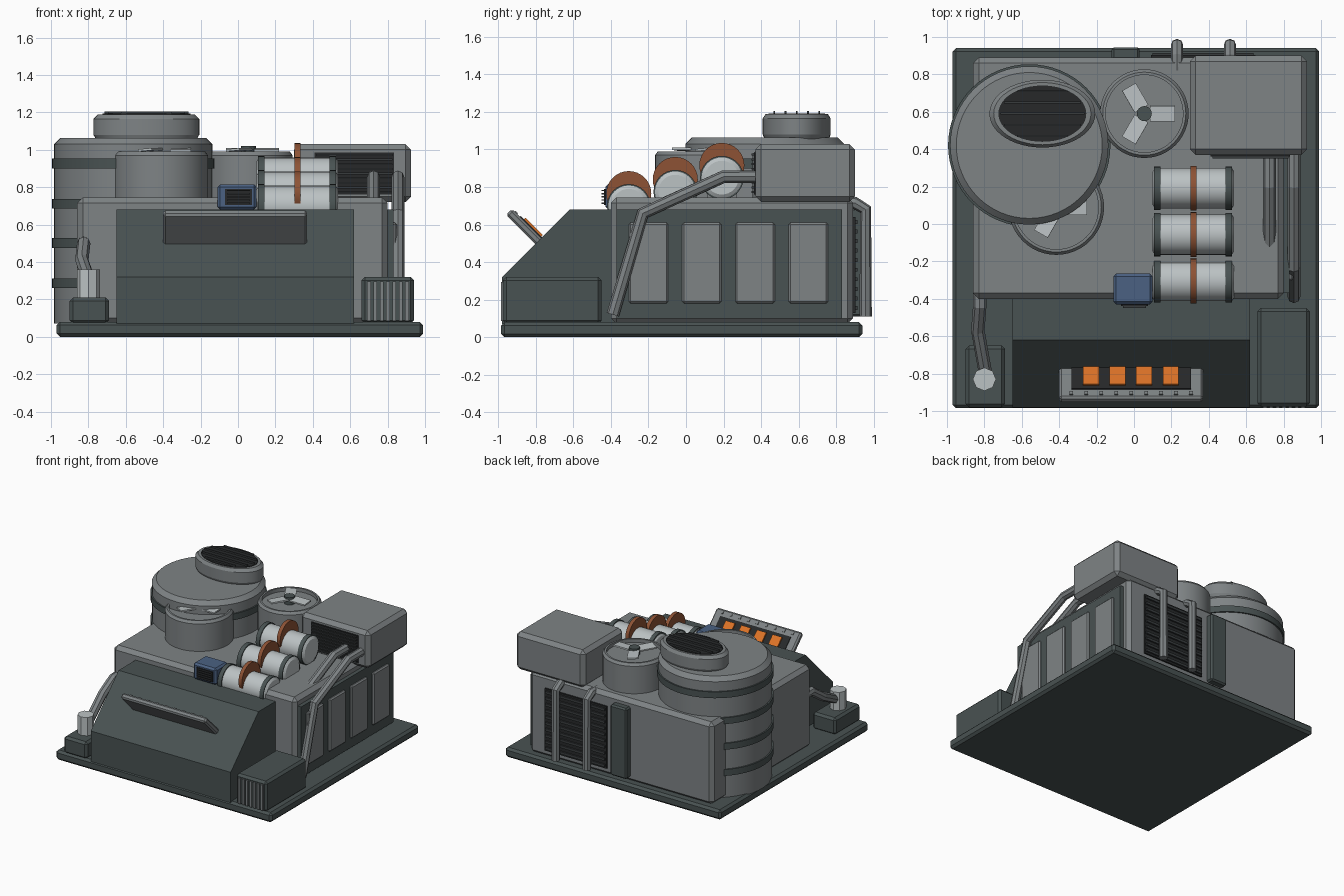
import bpy, bmesh, math
from mathutils import Matrix, Vector

if "Cube" in bpy.data.objects:
    bpy.data.objects.remove(bpy.data.objects["Cube"])


def mat(name, r, g, b):
    m = bpy.data.materials.new(name)
    m.diffuse_color = (r, g, b, 1)
    m.use_nodes = True
    m.node_tree.nodes["Principled BSDF"].inputs["Base Color"].default_value = m.diffuse_color
    return m


GREY = mat("mid grey", 0.21, 0.228, 0.235)
DARK = mat("dark green grey", 0.066, 0.085, 0.085)
BLACK = mat("vent black", 0.02, 0.022, 0.023)
SLAT = mat("slat grey", 0.04, 0.045, 0.048)
WHITE = mat("pale grey", 0.50, 0.54, 0.55)
ORANGE = mat("button orange", 0.72, 0.17, 0.02)
COPPER = mat("copper brown", 0.27, 0.085, 0.035)
BLUE = mat("steel blue", 0.07, 0.12, 0.225)


def finish(bm, name, material, xf=None, smooth=False):
    bmesh.ops.recalc_face_normals(bm, faces=bm.faces[:])
    if xf is not None:
        bm.transform(xf)
    if smooth:
        for f in bm.faces:
            f.smooth = True
        for e in bm.edges:
            e.smooth = e.calc_face_angle(0) < math.radians(25)
    me = bpy.data.meshes.new(name)
    bm.to_mesh(me)
    bm.free()
    me.materials.append(material)
    ob = bpy.data.objects.new(name, me)
    bpy.context.collection.objects.link(ob)
    return ob


def box(name, x, y, z, material, bev=0.0, xf=None):
    """Box from (min, max) ranges with chamfered edges."""
    bm = bmesh.new()
    bmesh.ops.create_cube(bm, size=1)
    for v in bm.verts:
        v.co = Vector([(r[0] + r[1]) / 2 + c * (r[1] - r[0]) for r, c in zip((x, y, z), v.co)])
    if bev:
        bmesh.ops.bevel(bm, geom=bm.edges[:], offset=bev, segments=1, affect='EDGES')
    return finish(bm, name, material, xf)


def lathe(name, profile, material, xf, segs=48):
    """Turn (radius, height) points round z and cap both ends."""
    bm = bmesh.new()
    rings = [[bm.verts.new((r * math.cos(2 * math.pi * i / segs), r * math.sin(2 * math.pi * i / segs), h))
              for i in range(segs)] for r, h in profile]
    for a, b in zip(rings, rings[1:]):
        for i in range(segs):
            j = (i + 1) % segs
            bm.faces.new((a[i], a[j], b[j], b[i]))
    bm.faces.new(rings[0])
    bm.faces.new(rings[-1])
    return finish(bm, name, material, xf, smooth=segs > 12)


def pipe(name, points, radius, material):
    cu = bpy.data.curves.new(name, 'CURVE')
    cu.dimensions = '3D'
    cu.bevel_depth = radius
    cu.bevel_resolution = 2
    cu.use_fill_caps = True
    sp = cu.splines.new('POLY')
    sp.points.add(len(points) - 1)
    for p, co in zip(sp.points, points):
        p.co = (*co, 1)
    sp.use_smooth = False
    cu.materials.append(material)
    ob = bpy.data.objects.new(name, cu)
    bpy.context.collection.objects.link(ob)
    bpy.ops.object.select_all(action='DESELECT')
    ob.select_set(True)
    bpy.context.view_layer.objects.active = ob
    bpy.ops.object.convert(target='MESH')


def vent(name, x, z, y, out, count):
    """Dark grille facing along y with horizontal slats; out is -1 or 1."""
    def span(d):
        return tuple(sorted((y - out * 0.01, y + out * d)))
    box(name, x, span(0.008), z, BLACK)
    step = (z[1] - z[0]) / count
    for i in range(count):
        c = z[0] + (i + 0.5) * step
        box(f"{name}_slat_{i}", (x[0] + 0.01, x[1] - 0.01), span(0.02), (c - step * 0.2, c + step * 0.2), SLAT)


T = Matrix.Translation

# base slab and main body
box("base_slab", (-0.97, 0.99), (-0.985, 0.94), (0, 0.08), DARK, 0.018)
box("main_body", (-0.86, 0.80), (-0.40, 0.89), (0.07, 0.745), GREY, 0.03)

# right side wall with four raised panels
box("side_wall", (0.79, 0.832), (-0.37, 0.83), (0.10, 0.68), DARK)
for i in range(4):
    y0 = -0.305 + i * 0.284
    box(f"side_panel_{i}", (0.82, 0.85), (y0, y0 + 0.21), (0.18, 0.61), GREY, 0.01)

# sloped front hood
bm = bmesh.new()
prof = [(-0.98, 0.07), (-0.98, 0.32), (-0.62, 0.68), (-0.38, 0.68), (-0.38, 0.07)]
face = bm.faces.new([bm.verts.new((-0.65, y, z)) for y, z in prof])
ext = bmesh.ops.extrude_face_region(bm, geom=[face])
for v in ext["geom"]:
    if isinstance(v, bmesh.types.BMVert):
        v.co.x = 0.62
finish(bm, "front_hood", DARK)

# tilted control console facing the operator
tilt = T((-0.015, -0.86, 0.588)) @ Matrix.Rotation(math.radians(-45), 4, 'X')
box("console_frame", (-0.385, 0.385), (-0.115, 0.125), (-0.025, 0.02), GREY, 0.012, tilt)
box("console_screen", (-0.32, 0.32), (-0.055, 0.12), (0.0, 0.026), BLACK, 0, tilt)
for i in range(4):
    cx = -0.215 + i * 0.142
    box(f"console_button_{i}", (cx - 0.042, cx + 0.042), (-0.03, 0.10), (0.02, 0.038), ORANGE, 0, tilt)
for i in range(9):
    cx = -0.32 + i * 0.08
    box(f"console_rivet_{i}", (cx - 0.01, cx + 0.01), (-0.095, -0.075), (0.015, 0.027), GREY, 0, tilt)

# large tank with bands
tank = T((-0.56, 0.42, 0))
lathe("tank", [(0.423, 0.07), (0.423, 1.03), (0.39, 1.063)], GREY, tank, 64)
for i, z in enumerate((0.26, 0.475, 0.685, 0.90)):
    lathe(f"tank_band_{i}", [(0.434, z), (0.434, z + 0.052)], DARK, tank, 64)

# oval exhaust cap on the tank
oval = T((-0.49, 0.59, 0)) @ Matrix.Diagonal((1, 0.64, 1, 1))
lathe("exhaust_cap", [(0.265, 1.05), (0.283, 1.08), (0.283, 1.165), (0.26, 1.188)], GREY, oval)
lathe("exhaust_grille", [(0.235, 1.18), (0.235, 1.193)], BLACK, oval)
for i in range(5):
    d = (i - 2) * 0.06
    w = 0.225 * math.sqrt(1 - (d / 0.15) ** 2)
    box(f"exhaust_slat_{i}", (-0.49 - w, -0.49 + w), (0.585 + d, 0.595 + d), (1.185, 1.205), SLAT)

# two roof fans
for n, (x, y, r) in {"rear": (0.055, 0.59, 0.237), "front": (-0.415, 0.09, 0.255)}.items():
    lathe(f"{n}_fan_housing", [(r, 0.73), (r, 0.97), (r - 0.015, 0.99), (r - 0.03, 0.99), (r - 0.03, 0.96)],
          GREY, T((x, y, 0)))
    lathe(f"{n}_fan_hub", [(0.04, 0.95), (0.04, 1.02)], DARK, T((x, y, 0)), 24)
    for k in range(3):
        xf = T((x, y, 1.0)) @ Matrix.Rotation(k * math.radians(120), 4, 'Z') @ Matrix.Rotation(0.08, 4, 'X')
        box(f"{n}_fan_blade_{k}", (0.03, 0.165), (-0.042, 0.042), (-0.006, 0.006), WHITE, 0, xf)

# air unit on the rear corner
box("air_unit", (0.30, 0.925), (0.37, 0.90), (0.72, 1.03), GREY, 0.03)
vent("air_unit_vent", (0.41, 0.835), (0.76, 0.985), 0.37, -1, 9)

# three stepped canisters with end rings and a copper clamp each
for i in range(3):
    xf = T((0, -0.305 + i * 0.248, 0.70 + i * 0.075)) @ Matrix.Rotation(math.radians(90), 4, 'Y')
    lathe(f"canister_{i}", [(0.09, 0.10), (0.108, 0.112), (0.108, 0.523), (0.09, 0.535)], WHITE, xf, 32)
    for s, a in (("left", 0.108), ("right", 0.488)):
        lathe(f"canister_ring_{s}_{i}", [(0.116, a), (0.116, a + 0.035)], DARK, xf, 32)
    lathe(f"canister_clamp_{i}", [(0.12, 0.302), (0.12, 0.333)], COPPER, T((0, 0, 0.065)) @ xf, 32)
    box(f"canister_cradle_{i}", (0.17, 0.47), (-0.385 + i * 0.248, -0.225 + i * 0.248),
        (0.66, 0.66 + i * 0.075), GREY)

# small blue motor box
box("motor_box", (-0.11, 0.10), (-0.43, -0.265), (0.68, 0.815), BLUE, 0.015)
vent("motor_vent", (-0.07, 0.075), (0.705, 0.79), -0.43, -1, 5)

# coolant pipes from the air unit
pipe("outer_pipe", [(0.855, 0.42, 0.855), (0.855, 0.20, 0.855), (0.855, -0.23, 0.66), (0.855, -0.39, 0.12)], 0.034, GREY)
pipe("inner_pipe", [(0.725, 0.42, 0.855), (0.725, 0.20, 0.855), (0.725, -0.15, 0.696)], 0.034, GREY)

# right front box with vertical fins
box("finned_box", (0.66, 0.94), (-0.975, -0.45), (0.07, 0.32), DARK, 0.018)
for i in range(7):
    x0 = 0.69 + i * 0.034
    box(f"fin_{i}", (x0, x0 + 0.02), (-0.985, -0.96), (0.085, 0.295), GREY)

# left front outlet with its feed pipe
box("outlet_plinth", (-0.90, -0.69), (-0.98, -0.65), (0.07, 0.21), DARK, 0.018)
lathe("outlet_post", [(0.062, 0.20), (0.062, 0.36)], WHITE, T((-0.80, -0.83, 0)), 8)
pipe("outlet_pipe", [(-0.825, -0.37, 0.50), (-0.825, -0.44, 0.50), (-0.835, -0.57, 0.41), (-0.79, -0.82, 0.28)], 0.036, GREY)

# rear grille, pipes and junction box
vent("rear_vent", (0.09, 0.65), (0.13, 0.64), 0.895, 1, 10)
for i, x in enumerate((0.23, 0.513)):
    pipe(f"rear_pipe_{i}", [(x, 0.82, 0.715), (x, 0.90, 0.715), (x, 0.957, 0.68), (x, 0.957, 0.11)], 0.033, GREY)
box("rear_junction_box", (-0.12, 0.03), (0.87, 0.945), (0.11, 0.69), DARK, 0.012)
